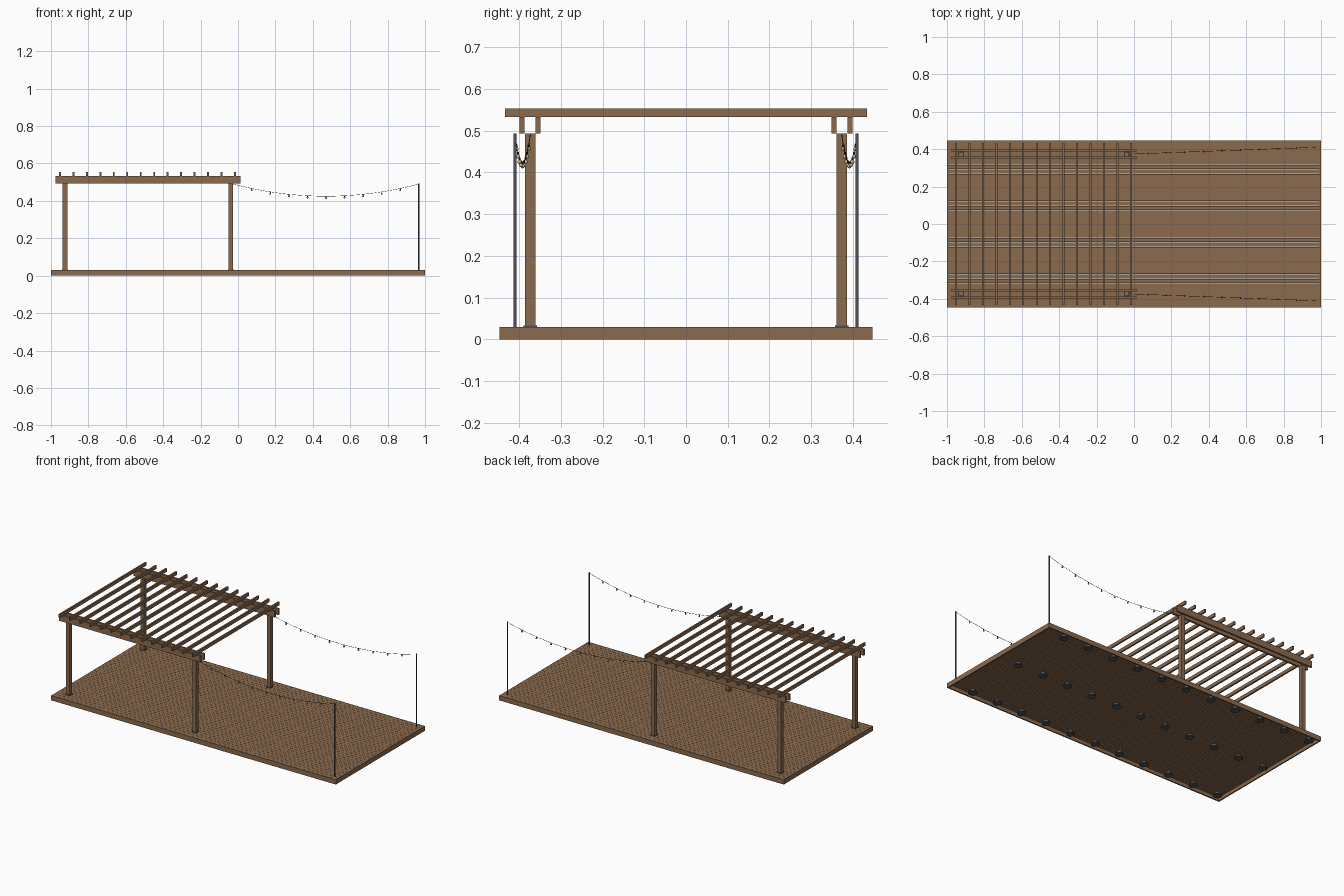
import bpy, math
from mathutils import Vector

if "Cube" in bpy.data.objects:
    bpy.data.objects.remove(bpy.data.objects["Cube"])


def material(name, rgb):
    m = bpy.data.materials.new(name)
    m.diffuse_color = (*rgb, 1)
    m.use_nodes = True
    m.node_tree.nodes["Principled BSDF"].inputs["Base Color"].default_value = m.diffuse_color
    return m


WOOD = material("brown_wood", (0.26, 0.147, 0.078))
STEEL = material("dark_steel", (0.075, 0.085, 0.10))
CABLE = material("black_cable", (0.03, 0.03, 0.03))
GLASS = material("warm_glass", (0.60, 0.46, 0.27))


def box(name, x, y, z, mat):
    """Box from (min, max) pairs on each axis."""
    bpy.ops.mesh.primitive_cube_add(size=1, location=[(a + b) / 2 for a, b in (x, y, z)])
    ob = bpy.context.object
    ob.name = name
    ob.scale = [b - a for a, b in (x, y, z)]
    bpy.ops.object.transform_apply(location=False, rotation=False, scale=True)
    ob.data.materials.append(mat)
    return ob


def tube(name, x, y, z, r, mat, sides=16):
    bpy.ops.mesh.primitive_cylinder_add(vertices=sides, radius=r, depth=z[1] - z[0],
                                        location=(x, y, (z[0] + z[1]) / 2))
    ob = bpy.context.object
    ob.name = name
    ob.data.materials.append(mat)
    bpy.ops.object.shade_smooth_by_angle()
    return ob


def repeat(ob, offset, count):
    mod = ob.modifiers.new("repeat", 'ARRAY')
    mod.use_relative_offset = False
    mod.use_constant_offset = True
    mod.constant_offset_displace = offset
    mod.count = count


HX, HY, TOP, RIM = 1.0, 0.447, 0.03, 0.008

# Deck rim
for s in (-1, 1):
    box("deck_side_fascia", (-HX, HX), sorted((s * HY, s * (HY - RIM))), (0, TOP), WOOD)
    box("deck_end_fascia", sorted((s * HX, s * (HX - RIM))), (-HY + RIM, HY - RIM), (0, TOP), WOOD)

# Deck boards with narrow gaps
boards = 36
pitch = 2 * (HY - RIM) / boards
board = box("deck_boards", (-HX + RIM, HX - RIM),
            (-HY + RIM + 0.0005, -HY + RIM + pitch - 0.0005), (TOP - 0.008, TOP), WOOD)
repeat(board, (0, pitch, 0), boards)

# Support feet below the boards
for y in (-0.40, 0, 0.40):
    base = tube("foot_base", -0.95, y, (0, 0.005), 0.025, STEEL)
    stem = tube("foot_stem", -0.95, y, (0.005, TOP - 0.008), 0.014, STEEL)
    for ob in (base, stem):
        repeat(ob, (0.18, 0, 0), 11)

# Pergola posts and twin beams
PY, BEAM_Z, RAFTER_Z = 0.3735, 0.493, 0.533
for s in (-1, 1):
    cy = s * PY
    for cx in (-0.925, -0.038):
        box("post", (cx - .0125, cx + .0125), (cy - .0125, cy + .0125), (TOP, BEAM_Z), WOOD)
        box("post_plate", (cx - .016, cx + .016), (cy - .016, cy + .016), (TOP, TOP + .003), STEEL)
    for d in (-0.0192, 0.0192):
        box("beam", (-0.977, 0.013), (cy + d - .006, cy + d + .006), (BEAM_Z, RAFTER_Z), WOOD)

# Rafters
rafter = box("rafters", (-0.957, -0.947), (-0.434, 0.434), (RAFTER_Z, 0.554), WOOD)
repeat(rafter, (0.072, 0, 0), 14)

# Light poles with sagging light strings
for s in (-1, 1):
    tube("light_pole", 0.967, s * 0.41, (TOP, BEAM_Z), 0.004, STEEL, 12)
    start, end = Vector((-0.026, s * PY, 0.49)), Vector((0.967, s * 0.41, 0.49))

    def on_string(t):
        return start.lerp(end, t) - Vector((0, 0, 0.065 * 4 * t * (1 - t)))

    curve = bpy.data.curves.new("light_cable", 'CURVE')
    curve.dimensions = '3D'
    curve.bevel_depth = 0.001
    curve.bevel_resolution = 1
    curve.use_fill_caps = True
    line = curve.splines.new('POLY')
    line.points.add(30)
    for i, p in enumerate(line.points):
        p.co = (*on_string(i / 30), 1)
    curve.materials.append(CABLE)
    bpy.context.collection.objects.link(bpy.data.objects.new("light_cable", curve))

    for i in range(1, 10):
        p = on_string(i / 10)
        tube("bulb_socket", p.x, p.y, (p.z - 0.006, p.z + 0.001), 0.0025, CABLE, 8)
        bpy.ops.mesh.primitive_uv_sphere_add(segments=12, ring_count=8, radius=0.005,
                                             location=p - Vector((0, 0, 0.010)))
        bulb = bpy.context.object
        bulb.name = "bulb"
        bulb.data.materials.append(GLASS)
        bpy.ops.object.shade_smooth()
